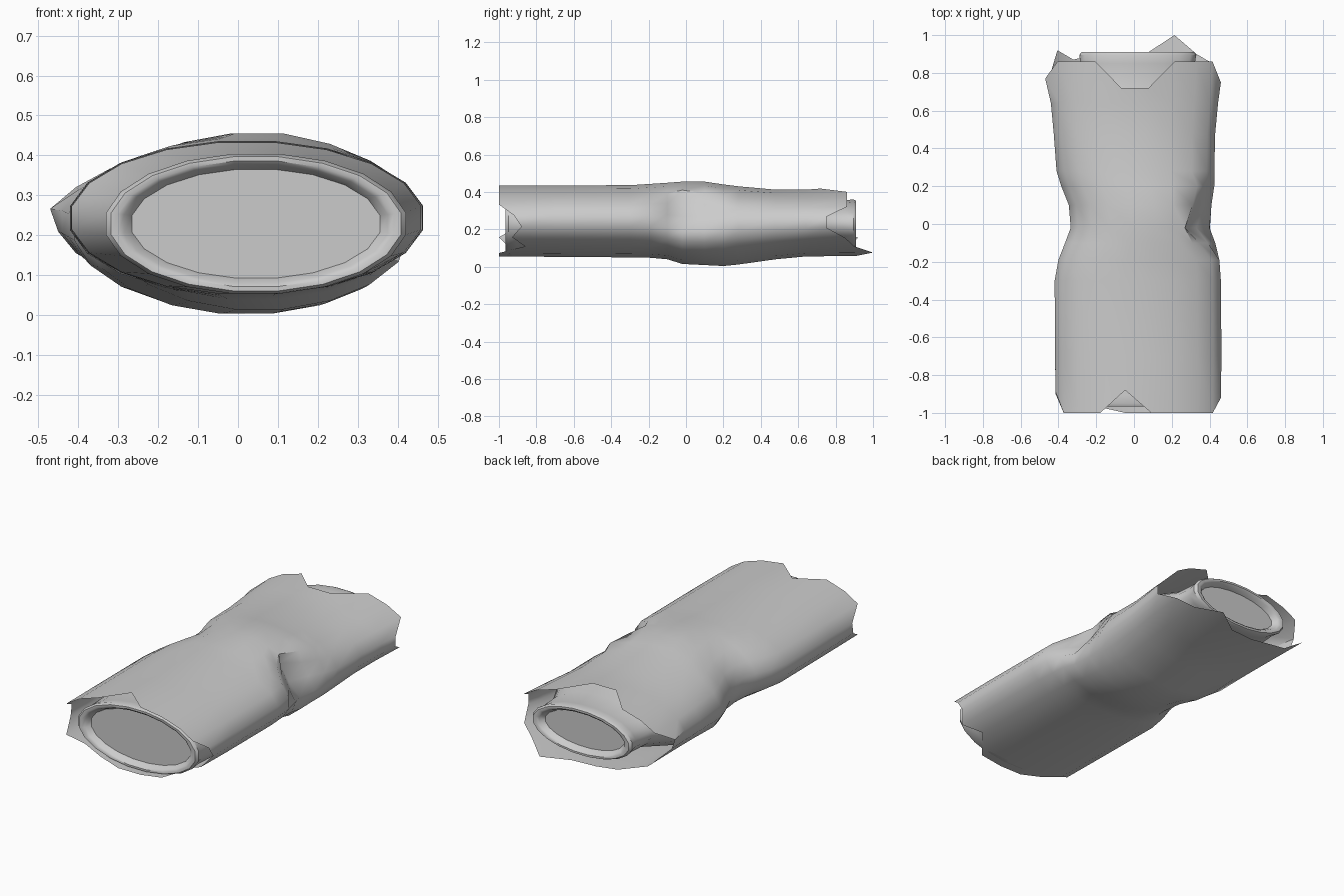
import bpy, bmesh, math

if "Cube" in bpy.data.objects:
    bpy.data.objects.remove(bpy.data.objects["Cube"])

N = 20
ANG = [math.radians(9 + 18 * k) for k in range(N)]


def finish(name, bm, angle=40):
    bmesh.ops.recalc_face_normals(bm, faces=bm.faces)
    me = bpy.data.meshes.new(name)
    bm.to_mesh(me)
    bm.free()
    ob = bpy.data.objects.new(name, me)
    bpy.context.collection.objects.link(ob)
    bpy.ops.object.select_all(action='DESELECT')
    ob.select_set(True)
    bpy.context.view_layer.objects.active = ob
    bpy.ops.object.shade_smooth_by_angle(angle=math.radians(angle))
    return ob


def loft(name, rings, cap_first=False, angle=40):
    bm = bmesh.new()
    rows = [[bm.verts.new(p) for p in r] for r in rings]
    for a, b in zip(rows, rows[1:]):
        n = len(a)
        for k in range(n):
            j = (k + 1) % n
            bm.faces.new((a[k], a[j], b[j], b[k]))
    if cap_first:
        bm.faces.new(rows[0])
    return finish(name, bm, angle)


def section(y, xl, xr, zb, zt):
    # flattened oval; y is one number or one value per column
    s = 1 / math.cos(math.radians(9))
    ys = y if isinstance(y, list) else [y] * N
    return [[(xl + xr) / 2 + (xr - xl) / 2 * s * math.cos(a), ys[k],
             (zb + zt) / 2 + (zt - zb) / 2 * s * math.sin(a)]
            for k, a in enumerate(ANG)]


# torn ends of the crushed sleeve, one y per column (starting right, over the top)
front_y = [-.92, -1, -1, -1, -1, -.88, -1, -1, -1, -.89,
           -.90, -1, -.95, -.97, -1, -1, -1, -.86, -.93, -.88]
back_y = [.75, .86, .86, .86, .72, .72, .86, .86, .86, .77,
          .77, .92, .87, .90, .90, .91, 1.0, .90, .85, .75]

# crushed sleeve: y, left, right, bottom, top
rings = [section(front_y, -.415, .46, .055, .435),
         section(-.70, -.418, .463, .053, .435),
         section(-.30, -.42, .46, .050, .436),
         section(-.19, -.40, .452, .048, .443),
         section(-.10, -.365, .447, .040, .449),
         section(-.02, -.335, .44, .015, .455),
         section(.10, -.345, .432, .009, .455),
         section(.20, -.385, .425, .004, .440),
         section(.28, -.41, .425, .012, .430),
         section(.48, -.425, .43, .040, .412),
         section(.64, -.44, .445, .055, .412),
         section(back_y, -.45, .46, .058, .418)]
# flared left tip at the back, sharp pinched fold on the right
rings[-1][9][0] = -.47
for x_row, xs in ((4, {3: .23, 2: .31, 1: .345, 0: .39, 19: .43}),
                  (5, {3: .20, 2: .27, 1: .275, 0: .33, 19: .40}),
                  (6, {3: .21, 2: .31, 1: .33, 0: .37, 19: .41}),
                  (7, {2: .335, 1: .37, 0: .40})):
    for k, x in xs.items():
        rings[x_row][k][0] = x
rings[5][2][2] = .41
rings[5][1][2] = .36
loft("crushed_sleeve", rings, angle=50)


# inner can ends: recessed panel, rim, neck and shoulder meeting the sleeve
def can_end(name, sgn, y0, xc, zc, rx, rz, shoulder):
    def oval(y, d):
        return section(y, xc - rx + d, xc + rx - d, zc - rz + d * .6, zc + rz - d * .6)
    loft(name, [oval(y0 - sgn * .035, .065), oval(y0 - sgn * .008, .045),
                oval(y0, .030), oval(y0, .012), oval(y0 - sgn * .015, 0),
                oval(y0 - sgn * .06, .008), oval(sgn * .72, 0), shoulder],
         cap_first=True)


can_end("front_end", -1, -.965, .045, .229, .375, .175,
        section(-.50, -.415, .458, .055, .433))
can_end("back_end", 1, .91, .02, .228, .31, .132,
        section(.52, -.425, .43, .046, .41))
